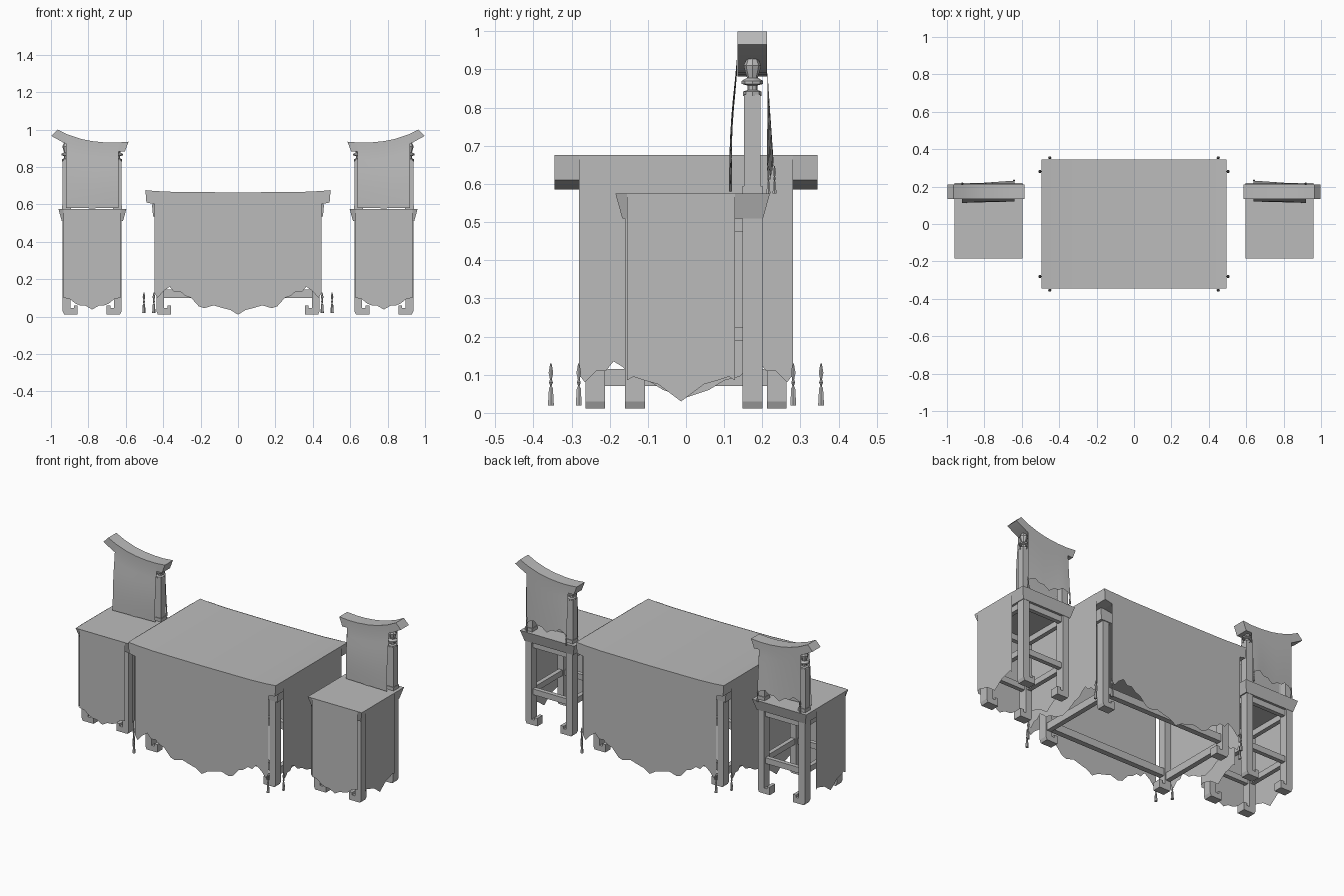
import bpy, bmesh, math
from mathutils import Vector

cube = bpy.data.objects.get("Cube")
if cube:
    bpy.data.objects.remove(cube, do_unlink=True)

GREY = (0.5, 0.5, 0.5, 1)
mat = bpy.data.materials.new("plain_grey")
mat.use_nodes = True
mat.diffuse_color = GREY
mat.node_tree.nodes["Principled BSDF"].inputs["Base Color"].default_value = GREY


def finish(name, bm, solid=True, smooth=False):
    if solid:
        bmesh.ops.recalc_face_normals(bm, faces=bm.faces)
    mesh = bpy.data.meshes.new(name)
    bm.to_mesh(mesh)
    bm.free()
    mesh.materials.append(mat)
    obj = bpy.data.objects.new(name, mesh)
    bpy.context.collection.objects.link(obj)
    if smooth:
        bpy.ops.object.select_all(action='DESELECT')
        obj.select_set(True)
        bpy.context.view_layer.objects.active = obj
        bpy.ops.object.shade_smooth_by_angle(angle=math.radians(35))
    return obj


def prism(name, outline, y0, y1, smooth=False):
    """Extrude an x-z outline along y."""
    bm = bmesh.new()
    a = [bm.verts.new((x, y0, z)) for x, z in outline]
    b = [bm.verts.new((x, y1, z)) for x, z in outline]
    bm.faces.new(a)
    bm.faces.new(b)
    for i in range(len(a)):
        bm.faces.new((a[i - 1], a[i], b[i], b[i - 1]))
    return finish(name, bm, smooth=smooth)


def box(name, x0, x1, y0, y1, z0, z1, inset=0):
    """Box whose underside may be drawn in."""
    bm = bmesh.new()
    bmesh.ops.create_cube(bm, size=1)
    centre = Vector(((x0 + x1) / 2, (y0 + y1) / 2, (z0 + z1) / 2))
    size = Vector((abs(x1 - x0), abs(y1 - y0), z1 - z0))
    for v in bm.verts:
        shrink = inset if v.co.z < 0 else 0
        v.co = centre + Vector((v.co.x * (size.x - 2 * shrink),
                                v.co.y * (size.y - 2 * shrink), v.co.z * size.z))
    return finish(name, bm)


def lathe(name, x, y, z, profile, sides=8):
    bm = bmesh.new()
    rings = []
    for r, h in profile:
        rings.append([bm.verts.new((x + r * math.cos(k * math.tau / sides),
                                    y + r * math.sin(k * math.tau / sides), z + h))
                      for k in range(sides)])
    for a, b in zip(rings, rings[1:]):
        for k in range(sides):
            bm.faces.new((a[k - 1], a[k], b[k], b[k - 1]))
    bm.faces.new(rings[0])
    bm.faces.new(rings[-1])
    return finish(name, bm, smooth=True)


def sheet(name, hem, top, place, rows=1):
    """Hanging cloth: mirrored hem heights, a top height and a placing rule."""
    cols = hem + [(-u, z) for u, z in reversed(hem) if u]
    bm = bmesh.new()
    grid = [[bm.verts.new(place(u, top(u) + (z - top(u)) * j / rows, j / rows))
             for j in range(rows + 1)] for u, z in cols]
    for a, b in zip(grid, grid[1:]):
        for j in range(rows):
            bm.faces.new((a[j], b[j], b[j + 1], a[j + 1]))
    return finish(name, bm, solid=False, smooth=rows > 1)


def curve(points, x):
    """Straight-line interpolation through sorted points."""
    for (x0, z0), (x1, z1) in zip(points, points[1:]):
        if x <= x1:
            return z0 + (z1 - z0) * (x - x0) / (x1 - x0)
    return points[-1][1]


def tassel(name, x, y, z, scale=1):
    shape = [(.009, 0), (.006, .045), (.002, .05), (.006, .06),
             (.003, .068), (.007, .085), (.002, .11)]
    lathe(name, x, y, z, [(r * scale, h * scale) for r, h in shape], 6)


def leg(name, outer, inward, y0, y1, top):
    """Square leg ending in a foot that hooks inward."""
    hook = [(0, top), (0, .03), (.008, .012), (.08, .012), (.08, .06),
            (.06, .06), (.06, .045), (.042, .045), (.042, top)]
    prism(name, [(outer + inward * d, z) for d, z in hook], y0, y1)


# Table top with gently raised ends
rise = [(0, .664), (.33, .666), (.44, .671), (.495, .676)]
under = [(.49, .61), (.44, .6), (.33, .585)]
outline = rise + under + [(-x, z) for x, z in reversed(under)]
outline += [(-x, z) for x, z in reversed(rise[1:])]
prism("table_top", outline, -.345, .345)
box("table_apron", -.46, .46, -.275, .275, .535, .6, .006)

# Table legs, low rails and cloth tassels
for sx, side in ((1, "left"), (-1, "right")):
    box(f"table_{side}_rail", sx * .4, sx * .43, -.22, .22, .07, .115)
    for sy, end in ((1, "back"), (-1, "front")):
        leg(f"table_{end}_{side}_leg", sx * .437, -sx, sy * .212, sy * .264, .56)
        tassel(f"table_{end}_{side}_tassel", sx * .45, sy * .354, .02)
        tassel(f"table_{side}_{end}_tassel", sx * .503, sy * .281, .02)
for sy, end in ((1, "back"), (-1, "front")):
    box(f"table_{end}_rail", -.4, .4, sy * .222, sy * .255, .1, .145)

# Table cloth panels with scalloped hems
long_hem = [(-.447, .125), (-.43, .1), (-.4, .135), (-.365, .16), (-.34, .13),
            (-.31, .135), (-.28, .11), (-.25, .1), (-.21, .055), (-.18, .045),
            (-.13, .06), (-.08, .045), (-.04, .035), (0, .01)]
short_hem = [(-.28, .1), (-.265, .08), (-.235, .11), (-.21, .11), (-.19, .135),
             (-.165, .12), (-.14, .095), (-.1, .085), (-.06, .06), (0, .04)]
for s, end in ((1, "back"), (-1, "front")):
    sheet(f"table_{end}_cloth", long_hem, lambda u: curve(rise, abs(u)),
          lambda u, z, t: (u, s * .348, z))
for s, side in ((1, "left"), (-1, "right")):
    sheet(f"table_{side}_cloth", short_hem, lambda u: .675,
          lambda u, z, t: (s * .498, u, z))

# Chair shapes: u runs from the inner to the outer end
MID = .78
crest_top = [(-.195, .935), (-.13, .93), (-.07, .931), (0, .938),
             (.06, .95), (.13, .973), (.185, 1)]
crest_low = [(.218, .966), (.15, .928), (.07, .903), (0, .891),
             (-.07, .885), (-.175, .882)]
turning = [(.024, 0), (.024, .012), (.013, .016), (.013, .028), (.028, .032),
           (.028, .04), (.014, .048), (.02, .068), (.023, .08), (.014, .1)]
chair_front_hem = [(-.152, .1), (-.12, .095), (-.09, .07), (-.065, .06),
                   (-.035, .058), (0, .038)]
chair_side_hem = [(-.142, .085), (-.125, .095), (-.095, .085), (-.06, .075), (0, .03)]
back_front_hem = [(-.14 + .028 * i, .58) for i in range(5)] + [(0, .578)]
back_hem = [(-.14, .625), (-.12, .645), (-.09, .655), (-.065, .635),
            (-.035, .635), (0, .61)]


def chair(s, side):
    def X(u):
        return s * (MID + u)

    # Seat, legs and rails
    box(f"{side}_chair_seat", X(-.183), X(.18), -.185, .22, .51, .575, .018)
    for e, where in ((1, "outer"), (-1, "inner")):
        for y0, y1, end in ((-.16, -.107, "front"), (.148, .2, "back")):
            leg(f"{side}_chair_{end}_{where}_leg", X(e * .158), -s * e, y0, y1, .53)
        box(f"{side}_chair_{where}_rail", X(e * .15), X(e * .124), -.12, .16, .19, .225)
        box(f"{side}_chair_{where}_apron", X(e * .15), X(e * .124), -.12, .16, .475, .52)
        # Back post with its turned top
        box(f"{side}_chair_{where}_post_base", X(e * .16), X(e * .112), .148, .2, .57, .595)
        box(f"{side}_chair_{where}_post", X(e * .157), X(e * .115), .152, .195, .59, .835)
        lathe(f"{side}_chair_{where}_turning", X(e * .136), .174, .83, turning)
        tassel(f"{side}_chair_{where}_tassel", X(e * .138), .224 - e * .008, .575, .65)
        # Cloth on the seat side
        sheet(f"{side}_chair_{where}_cloth", chair_side_hem, lambda u: .575,
              lambda u, z, t: (X(e * .1815), u - .013, z))
    for y, end in ((-.145, "front"), (.162, "back")):
        box(f"{side}_chair_{end}_rail", X(-.13), X(.13), y, y + .026, .19, .225)
        box(f"{side}_chair_{end}_apron", X(-.13), X(.13), y, y + .026, .475, .52)
    sheet(f"{side}_chair_front_cloth", chair_front_hem, lambda u: .575,
          lambda u, z, t: (X(u), -.187, z))

    # Crest rail, swept up at the outer end
    prism(f"{side}_chair_crest", [(X(u), z) for u, z in crest_top + crest_low],
          .135, .212, smooth=True)

    # Cloth draped over the chair back
    def crest_edge(u):
        return curve(crest_top, u) - .004

    def front_drape(u, z, t):
        sag = max(0, (t - .15) / .85)
        return X(u), .133 - sag * (.016 + .03 * u) - .006 * math.sin(math.pi * sag), z

    def back_drape(u, z, t):
        sag = max(0, (t - .15) / .85)
        return X(u), .214 + sag * (.008 - .07 * u), z

    sheet(f"{side}_chair_back_front_cloth", back_front_hem, crest_edge, front_drape, 8)
    sheet(f"{side}_chair_back_rear_cloth", back_hem, crest_edge, back_drape, 8)


chair(1, "left")
chair(-1, "right")
